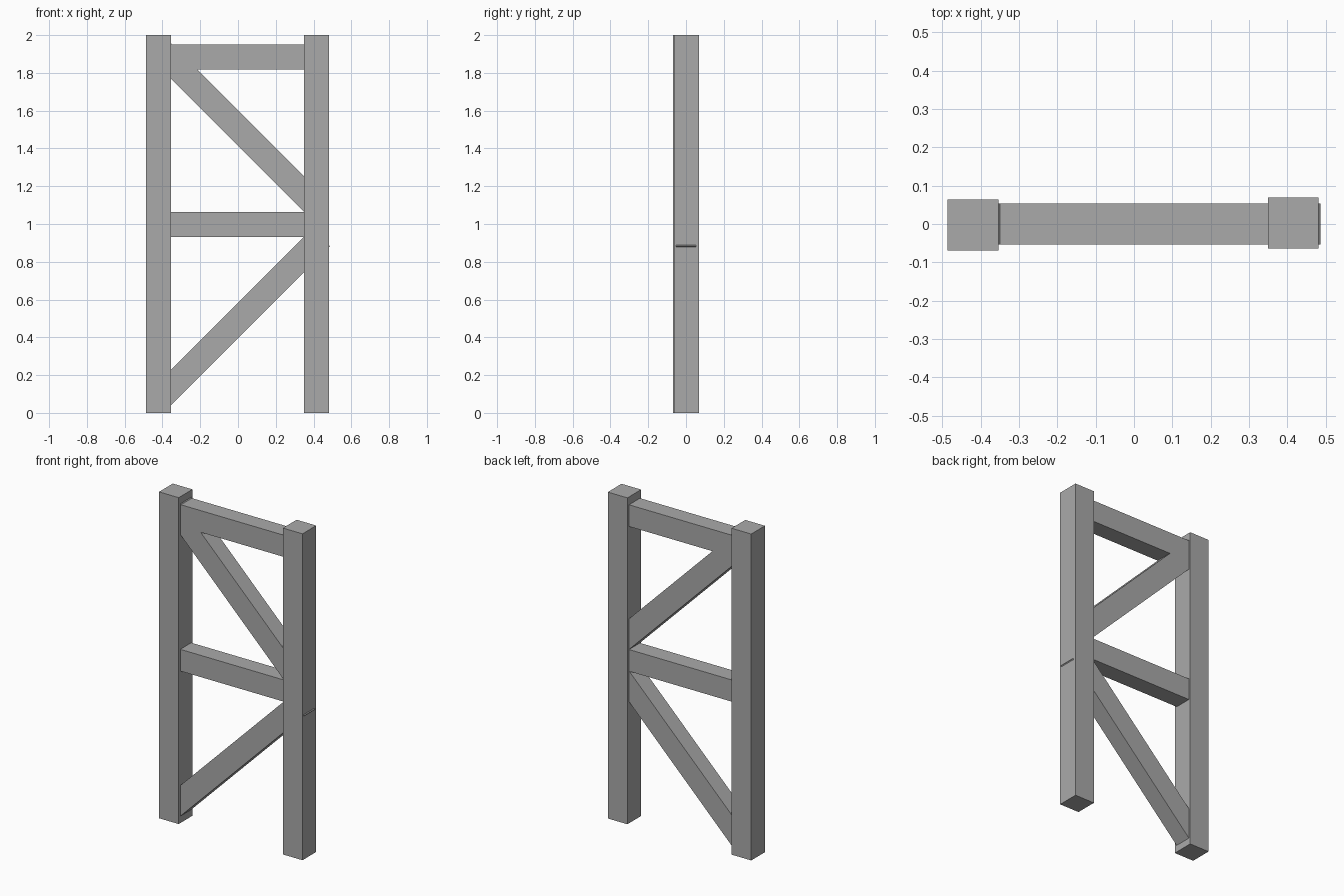
import bpy
from math import radians

cube = bpy.data.objects.get("Cube")
if cube:
    bpy.data.objects.remove(cube, do_unlink=True)

# Single plain grey
grey = bpy.data.materials.new("plain grey")
grey.use_nodes = True
colour = (0.4, 0.4, 0.4, 1)
grey.diffuse_color = colour
grey.node_tree.nodes["Principled BSDF"].inputs["Base Color"].default_value = colour

THICK = 0.133   # beam width seen from the front
DEPTH = 0.106   # depth of rails and braces


def beam(name, centre, size, tilt=0):
    """Box beam, tilted about the y axis so positive tilt raises its +x end."""
    bpy.ops.mesh.primitive_cube_add(size=1, location=centre)
    ob = bpy.context.object
    ob.name = name
    ob.rotation_euler.y = -radians(tilt)
    ob.scale = size
    bpy.ops.object.transform_apply(location=False, rotation=True, scale=True)
    ob.data.materials.append(grey)
    return ob


# Upright posts, slightly staggered in depth
beam("right_post", (-0.4205, -0.0025, 1), (THICK, THICK, 2))
beam("left_post", (0.4155, 0.0025, 1), (THICK, THICK, 2))

# Horizontal rails, let into the left post
for name, z in (("middle_rail", 0.998), ("top_rail", 1.885)):
    beam(name, (0.024, 0, z), (0.756, DEPTH, THICK))

# Diagonal braces; the lower one just breaks through the left post
beam("lower_brace", (0, 0, 0.49), (1.244, DEPTH, THICK), 45)
beam("upper_brace", (0, 0, 1.508), (1.18, DEPTH, THICK), -45)
